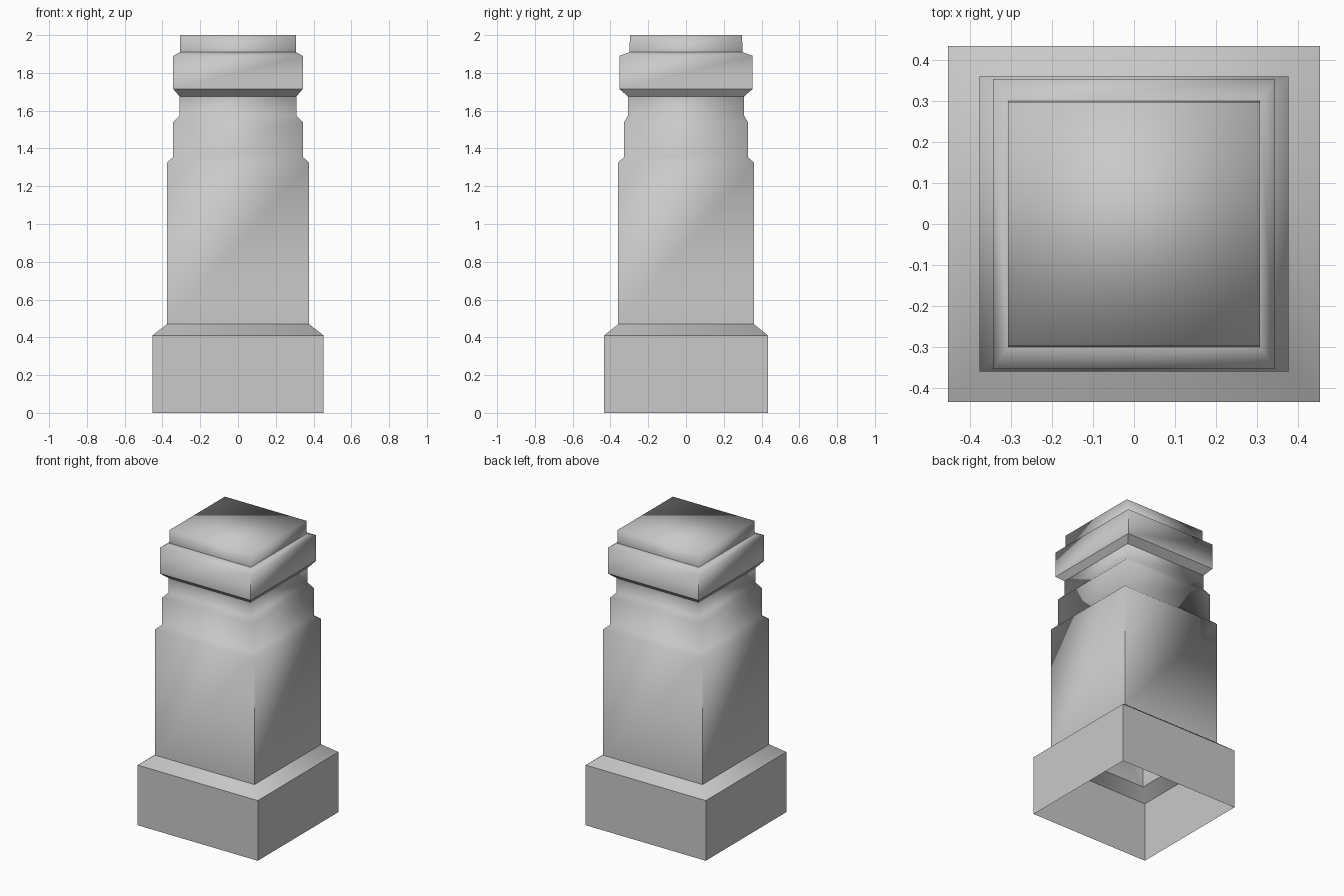
import bpy

cube = bpy.data.objects.get("Cube")
if cube:
    bpy.data.objects.remove(cube, do_unlink=True)

# One stone colour
stone = bpy.data.materials.new("grey_stone")
stone.use_nodes = True
colour = (0.588, 0.588, 0.588, 1)
stone.diffuse_color = colour
stone.node_tree.nodes["Principled BSDF"].inputs["Base Color"].default_value = colour


def build(name, rings, sharp_rings=(), sharp_walls=(), lid=False, crisp_foot=False):
    """Stack rectangular rings (half x, half y, z) into an open shell."""
    verts = [(sx * x, sy * y, z) for x, y, z in rings
             for sx, sy in ((-1, -1), (1, -1), (1, 1), (-1, 1))]
    faces = []
    for r in range(len(rings) - 1):
        for i in range(4):
            j = (i + 1) % 4
            faces.append((4*r + i, 4*r + j, 4*r + 4 + j, 4*r + 4 + i))
    if lid:
        top = len(verts) - 4
        faces.append(tuple(range(top, top + 4)))
    mesh = bpy.data.meshes.new(name)
    mesh.from_pydata(verts, [], faces)
    mesh.materials.append(stone)
    obj = bpy.data.objects.new(name, mesh)
    bpy.context.collection.objects.link(obj)
    for poly in mesh.polygons:
        poly.use_smooth = True
    # Crisp horizontal rings and crisp vertical corners
    for edge in mesh.edges:
        low, high = sorted(v // 4 for v in edge.vertices)
        edge.use_edge_sharp = low in (sharp_rings if low == high else sharp_walls)
    mesh.update()
    # Corners that start crisp at the foot and soften upwards
    if crisp_foot:
        normals = [n.vector.copy() for n in mesh.corner_normals]
        for poly in mesh.polygons:
            for loop in poly.loop_indices:
                if mesh.loops[loop].vertex_index < 4:
                    normals[loop] = poly.normal.copy()
        mesh.normals_split_custom_set(normals)
    return obj


# Plinth, open underneath, with a sloping shoulder
build("plinth", [(0.453, 0.434, 0), (0.453, 0.434, 0.41), (0.376, 0.359, 0.47)],
      sharp_rings=(1,), sharp_walls=(0,))

# Stepped shaft and neck
build("shaft", [(0.376, 0.359, 0.47), (0.376, 0.359, 1.325), (0.343, 0.327, 1.355),
                (0.343, 0.327, 1.54), (0.309, 0.307, 1.575), (0.309, 0.307, 1.675)],
      crisp_foot=True)

# Overhanging cap slab with a raised top
build("cap", [(0.309, 0.307, 1.675), (0.343, 0.353, 1.715), (0.343, 0.353, 1.89),
              (0.307, 0.299, 1.91), (0.307, 0.297, 2)],
      sharp_rings=(1, 3), sharp_walls=(0, 1), lid=True)
